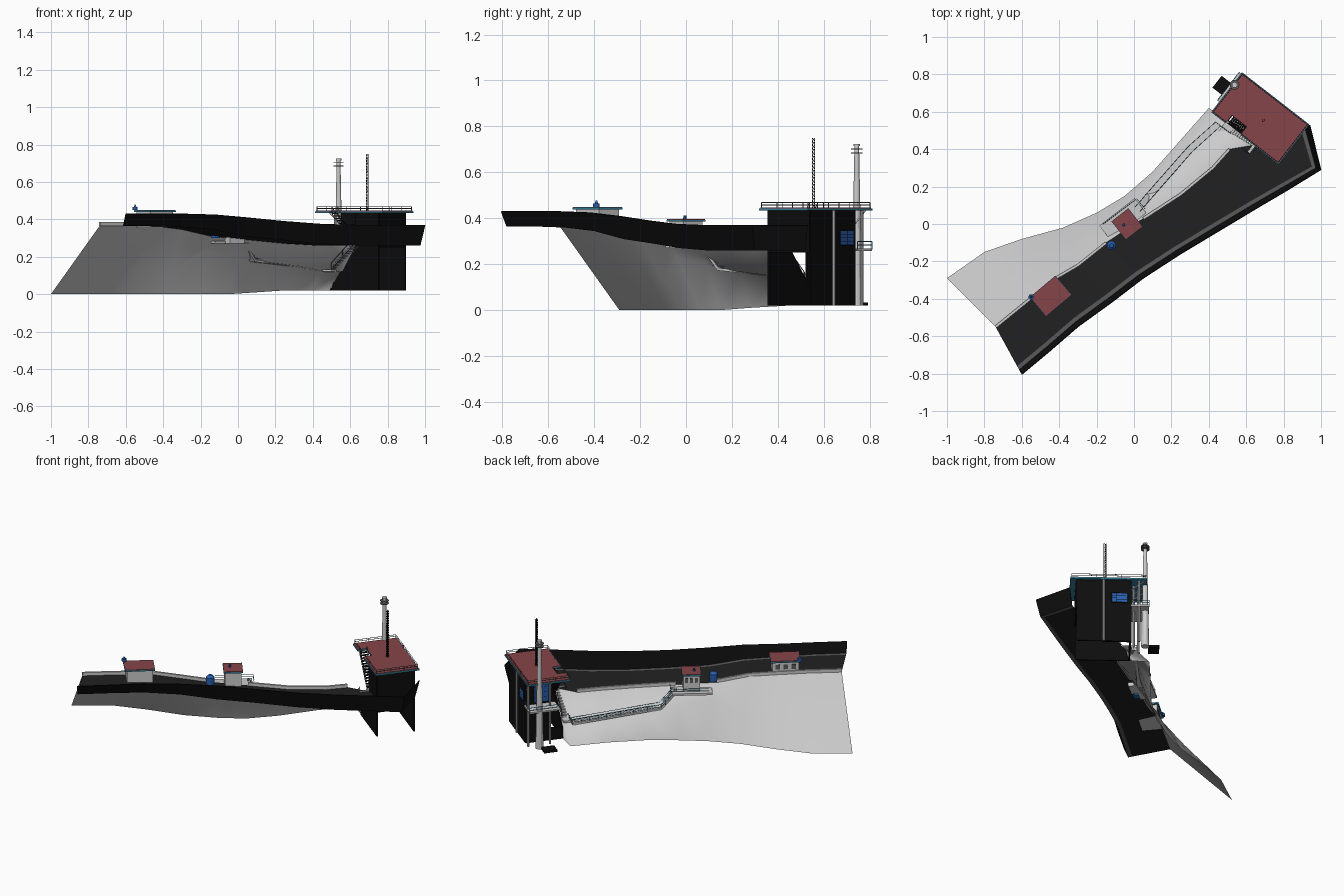
import bpy, bmesh, math
from mathutils import Vector as V

if "Cube" in bpy.data.objects:
    bpy.data.objects.remove(bpy.data.objects["Cube"])

def mat(name, c):
    m = bpy.data.materials.new(name)
    m.diffuse_color = (*c, 1)
    m.use_nodes = True
    m.node_tree.nodes["Principled BSDF"].inputs["Base Color"].default_value = m.diffuse_color
    return m
BLACK = mat("black", (.004, .004, .004))
ASPH = mat("asphalt", (.015, .015, .015))
CURB = mat("curb", (.1, .1, .1))
RED = mat("roof_red", (.24, .06, .065))
BLUE = mat("blue", (.02, .11, .42))
TEAL = mat("teal", (.04, .22, .34))

def mesh(name, verts, faces, m=None, thick=0, smooth=False):
    me = bpy.data.meshes.new(name)
    me.from_pydata([tuple(v) for v in verts], [], faces)
    bm = bmesh.new()
    bm.from_mesh(me)
    bmesh.ops.recalc_face_normals(bm, faces=bm.faces)
    bm.to_mesh(me)
    bm.free()
    ob = bpy.data.objects.new(name, me)
    bpy.context.collection.objects.link(ob)
    if m:
        me.materials.append(m)
    if thick:
        s = ob.modifiers.new("thickness", 'SOLIDIFY')
        s.thickness, s.offset = thick, 0
    if smooth:
        for p in me.polygons:
            p.use_smooth = True
    return ob

def tube_mesh(name, r0, r1, m):
    n = len(r0)
    fs = [list(range(n)), list(range(n, 2*n))]
    fs += [[i, (i+1) % n, n+(i+1) % n, n+i] for i in range(n)]
    return mesh(name, r0+r1, fs, m)

def prism(name, pts, z0, z1, m=None):
    return tube_mesh(name, [(x, y, z0) for x, y in pts], [(x, y, z1) for x, y in pts], m)

def box(name, c, sx, sy, z0, z1, ang=0, m=None):
    ca, sa = math.cos(ang), math.sin(ang)
    pts = [(c[0]+ca*x-sa*y, c[1]+sa*x+ca*y) for x, y in
           ((-sx/2, -sy/2), (sx/2, -sy/2), (sx/2, sy/2), (-sx/2, sy/2))]
    return prism(name, pts, z0, z1, m)

def cone(name, c, r0, r1, z0, z1, m=None, n=12):
    ring = [(math.cos(2*math.pi*i/n), math.sin(2*math.pi*i/n)) for i in range(n)]
    return tube_mesh(name, *[[(c[0]+r*x, c[1]+r*y, z) for x, y in ring]
                             for r, z in ((r0, z0), (r1, z1))], m)

def tubes(name, paths, r, m=None):
    cu = bpy.data.curves.new(name, 'CURVE')
    cu.dimensions, cu.bevel_depth, cu.bevel_resolution = '3D', r, 0
    for p in paths:
        s = cu.splines.new('POLY')
        s.points.add(len(p)-1)
        for q, co in zip(s.points, p):
            q.co = (*co, 1)
    ob = bpy.data.objects.new(name, cu)
    bpy.context.collection.objects.link(ob)
    if m:
        cu.materials.append(m)

def loft(name, rows, m=None, thick=0, smooth=False):
    n = len(rows[0])
    fs = [[j*n+i, j*n+i+1, (j+1)*n+i+1, (j+1)*n+i]
          for j in range(len(rows)-1) for i in range(n-1)]
    return mesh(name, [v for r in rows for v in r], fs, m, thick, smooth)

# terrain stations: slope foot, road inner edge, retaining wall top
foot = [V(p) for p in ((-1, -.29, 0), (-.8, -.15, 0), (-.6, -.08, 0), (-.38, -.02, 0), (-.2, .06, 0),
        (-.05, .15, 0), (.1, .28, .01), (.25, .45, .02), (.4, .62, .02), (.49, .565, .02))]
inner = [V(p) for p in ((-.74, -.55, .365), (-.58, -.42, .365), (-.42, -.29, .36), (-.3, -.22, .345),
         (-.15, -.1, .31), (.05, .03, .29), (.25, .16, .27), (.42, .3, .26), (.51, .4, .26),
         (.63, .42, .26), (.74, .45, .26))]
top = [V(p) for p in ((-.6, -.805, .43), (-.45, -.68, .43), (-.3, -.55, .43), (-.12, -.42, .425),
       (.05, -.29, .41), (.25, -.16, .39), (.45, -.04, .375), (.65, .08, .37), (.82, .18, .37),
       (1, .29, .37), (.94, .53, .37))]
# two rows across the slope; flat ledge under the footpath, bulge under the terrace
ledge = {4: (.62, .23, .82), 5: (.5, .2, .72), 6: (.36, .165, .52), 7: (.34, .145, .52),
         8: (.34, .118, .52), 9: (.4, .118, .5)}
mid, mid2 = [], []
for i, (f, t) in enumerate(zip(foot, inner)):
    a, za, b = ledge.get(i, (.4, None, .75))
    p, q = f.lerp(t, a), f.lerp(t, b)
    if za:
        p.z, q.z = za, za+(.045 if i < 6 else .004)
    mid.append(p)
    mid2.append(q)
loft("hill_slope", [foot, mid, mid2, inner[:10]], smooth=True)

# road, gutter strip, retaining wall
def inset(d):
    out = []
    for a, b in zip(inner, top):
        p = b + (V((a.x, a.y, b.z)) - b).normalized()*d
        p.z = a.z
        out.append(p)
    return out
wall_foot, gutter = inset(.028), inset(.052)
loft("road", [inner, gutter], ASPH)
loft("gutter_strip", [gutter, wall_foot], CURB)
loft("retaining_wall", [wall_foot, top], BLACK, .004)
up = V((0, 0, .02))
loft("inner_parapet", [inner[:5], [p+up for p in inner[:5]]], None, .014)
loft("inner_parapet_lower", [inner[5:9], [p+up for p in inner[5:9]]], None, .014)

# huts with roofs, windows
def hut(name, c, sx, sy, z0, z1, ang):
    box(name+"_walls", c, sx*.86, sy*.86, z0, z1, ang)
    box(name+"_roof_edge", c, sx, sy, z1, z1+.008, ang, TEAL)
    box(name+"_roof", c, sx*.97, sy*.97, z1+.008, z1+.011, ang, RED)
    n = V((-math.sin(ang), math.cos(ang)))
    t = V((n.y, -n.x))
    for i in range(3):
        p = V(c) + n*sy*.43 + t*(i-1)*sx*.26
        box(name+"_window", p, sx*.15, .004, z1-.045, z1-.015, ang, CURB)
hut("upper_hut", (-.445, -.385), .18, .135, .36, .438, math.radians(40))
cone("roof_tank", (-.55, -.39), .014, .014, .449, .465, BLUE)
cone("roof_tank_cap", (-.55, -.39), .007, .003, .465, .478, BLUE)
hut("lower_hut", (-.037, 0), .115, .125, .27, .385, math.radians(38))
cone("hut_vent", (-.055, -.005), .008, .006, .396, .412, BLUE, 8)
box("hut_terrace", (-.06, .025), .24, .1, .27, .283, math.radians(38))
tubes("terrace_railing", [[(-.165, .0, z), (.015, .135, z), (.06, .08, z)] for z in (.297, .31)], .0016, TEAL)
cone("barrel", (-.12, -.115), .025, .025, .3, .355, BLUE, 16)
cone("barrel_lid", (-.12, -.115), .025, .01, .355, .37, BLUE, 16)

# hillside footpath with railings
path = [V(p) for p in ((.02, .08, .275), (.08, .15, .178), (.3, .4, .152), (.45, .535, .125), (.51, .49, .125))]
side = V((-.014, .011, 0))
loft("footpath", [[p-side for p in path], [p+side for p in path]], None, .012)
rails = []
for s in (-1, 1):
    for h in (.014, .028):
        rails.append([p+side*s+V((0, 0, h)) for p in path])
for a, b in zip(path, path[1:]):
    for k in range(4):
        p = a.lerp(b, k/4) + side
        rails.append([p, p+V((0, 0, .028))])
tubes("path_railing", rails, .0016, TEAL)

# large building in its own rotated frame
C, ANG = V((.675, .565)), math.radians(-37.8)
U, W = V((math.cos(ANG), math.sin(ANG))), V((-math.sin(ANG), math.cos(ANG)))
def H(a, v, z=None):
    p = C + U*a + W*v
    return (p.x, p.y) if z is None else V((p.x, p.y, z))
def wall(name, pts, m=BLACK, thick=.008):
    mesh(name, [H(*p) for p in pts], [list(range(len(pts)))], m, thick)
def quad(name, a0, v0, a1, v1, z0, z1):
    wall(name, [(a0, v0, z0), (a1, v1, z0), (a1, v1, z1), (a0, v0, z1)])
wall("front_wall", [(.19, -.115, .435), (.19, -.115, .02), (-.13, -.115, .02), (-.11, -.115, .09),
                    (.03, -.115, .26), (.03, -.115, .435)])
quad("back_wall", -.13, .115, .19, .115, .02, .435)
quad("right_end_wall", .19, -.115, .19, .115, .25, .435)
quad("left_end_wall", -.13, -.03, -.13, .115, .02, .435)
quad("left_end_lower_wall", -.13, -.115, -.13, -.03, .02, .1)
quad("recess_side_wall", .03, -.115, .03, -.03, .26, .435)
quad("recess_wall", .03, -.03, -.13, -.03, .1, .435)

# notched flat roof with railing
def roof(name, e, z0, z1, m):
    L, D = .228-e, .135-e
    prism(name, [H(*p) for p in ((-L, D), (L, D), (L, -D), (-.03, -D), (-.03, -.08),
                                 (-.13, -.08), (-.13, -D), (-L, -D))], z0, z1, m)
roof("roof_edge", 0, .433, .443, TEAL)
roof("roof_top", .004, .443, .446, RED)
cs = [(-.22, .128), (.22, .128), (.22, -.128), (-.22, -.128), (-.22, .128)]
rails = [[H(a, v, z) for a, v in cs] for z in (.458, .468)]
for (a0, v0), (a1, v1) in zip(cs, cs[1:]):
    for k in range(3):
        a, v = a0+(a1-a0)*k/3, v0+(v1-v0)*k/3
        rails.append([H(a, v, .444), H(a, v, .468)])
tubes("roof_railing", rails, .0018, CURB)

# columns, braces, windows
for a, v, z0 in ((.03, .123, .02), (-.18, .115, .02), (-.15, .05, .02), (-.18, -.02, .02)):
    cone("column", H(a, v), .007, .007, z0, .433, None, 8)
tubes("roof_braces", [[H(-.13, v, .37), H(-.21, v, .433)] for v in (-.03, .04, .11)], .004)
def window(name, a, v, sa, sv, z0, z1, nx, nz):
    box(name, H(a, v), max(sa, .006), max(sv, .006), z0, z1, ANG, BLUE)
    bars = []
    for k in range(nx+1):
        t = k/nx-.5
        bars.append([H(a+sa*t, v+sv*t, z0), H(a+sa*t, v+sv*t, z1)])
    for k in range(nz+1):
        z = z0+(z1-z0)*k/nz
        bars.append([H(a-sa/2, v-sv/2, z), H(a+sa/2, v+sv/2, z)])
    tubes(name+"_bars", bars, .004, BLACK)
window("back_window", -.065, .119, .09, 0, .285, .345, 4, 4)
window("end_window", -.134, .02, 0, .09, .28, .41, 4, 4)

# ground slab and balcony by the end wall
box("ground_slab", H(-.27, .013), .065, .08, .02, .034, ANG, BLACK)
box("balcony", H(-.185, .03), .11, .19, .258, .268, ANG)
corners = [(-.24, -.065), (-.24, .125), (-.135, .125)]
tubes("balcony_railing", [[H(a, v, z) for a, v in corners] for z in (.283, .298)]
      + [[H(a, v, .265), H(a, v, .298)] for a, v in corners], .002, TEAL)

# chimney with ring platforms
ch = H(-.218, .057)
cone("chimney", ch, .024, .01, .02, .72)
for z in (.683, .7):
    cone("chimney_ring", ch, .026, .026, z, z+.004, CURB)
cone("chimney_cap", ch, .015, .015, .715, .724)

# lattice mast
mx, my, h = .69, .556, .0055
leg = [(mx-h, my-h), (mx+h, my-h), (mx+h, my+h), (mx-h, my+h)]
rods = [[(*p, .445), (*p, .75)] for p in leg]
for k in range(20):
    z = .445+k*.01525
    for i in range(4):
        rods.append([(*leg[(i+k) % 4], z), (*leg[(i+k+1) % 4], z+.01525)])
tubes("mast", rods, .0012, BLACK)

# stairs: path to road, then road to roof
def stairs(name, a0, a1, v, width, z0, z1, n, m=None):
    for k in range(n):
        a, z = a0+(a1-a0)*(k+.5)/n, z0+(z1-z0)*(k+1)/n
        box(name+"_step", H(a, v), abs(a1-a0)/n*.9, width, z-.006, z, ANG, m)
    r = []
    for s in (-.5, .5):
        r += [[H(a0, v+s*width, z0+o), H(a1, v+s*width, z1+o)] for o in (-.004, .03)]
        r += [[H(a0+(a1-a0)*t, v+s*width, z0+(z1-z0)*t),
               H(a0+(a1-a0)*t, v+s*width, z0+(z1-z0)*t+.03)] for t in (0, .5, 1)]
    tubes(name+"_sides", r, .0025, CURB)
stairs("lower_stair", -.08, .07, -.155, .06, .135, .268, 11)
box("stair_landing", H(-.105, -.155), .06, .07, .12, .132, ANG)
stairs("roof_stair", .03, -.12, -.105, .045, .262, .435, 13, BLACK)
